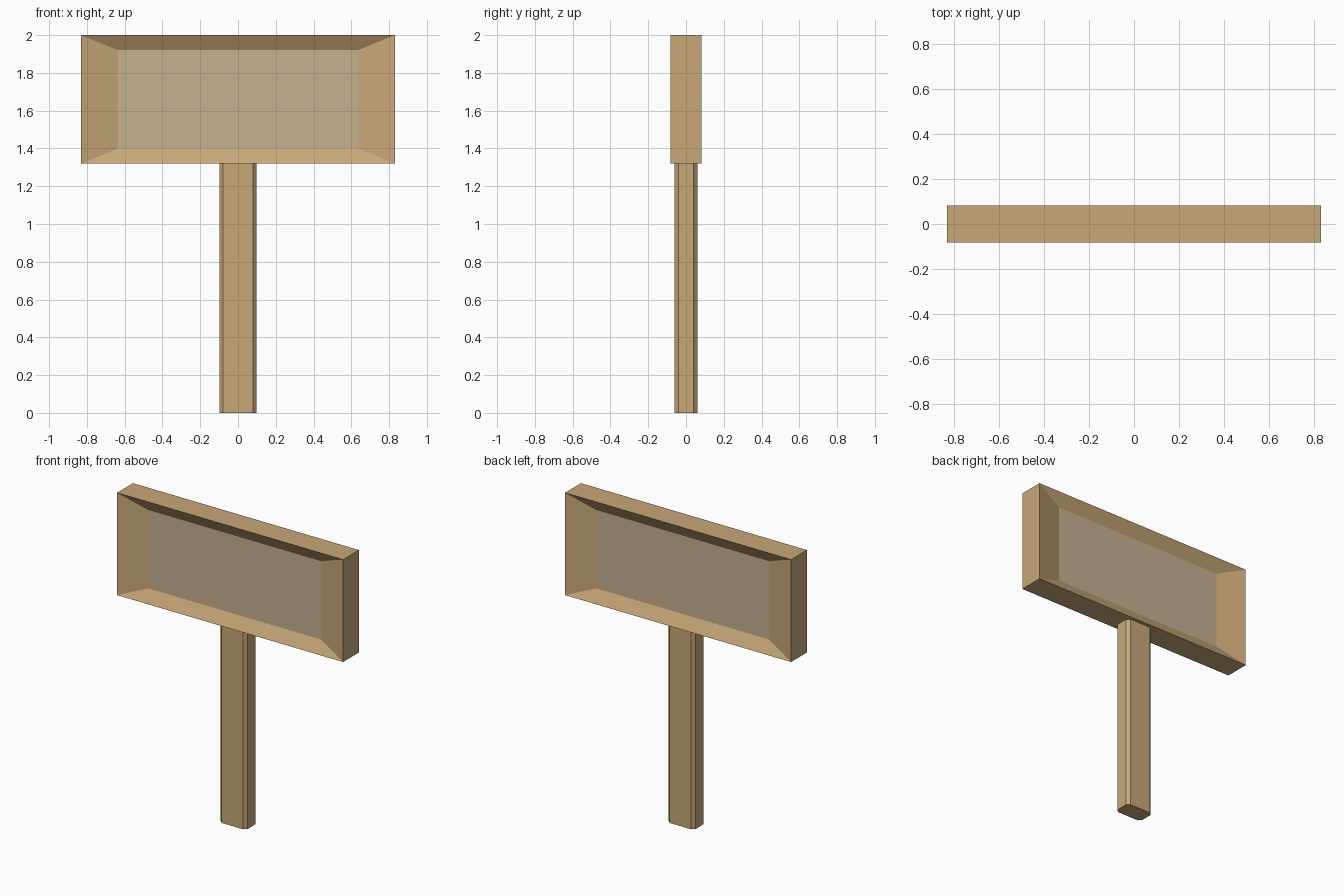
import bpy, bmesh

if "Cube" in bpy.data.objects:
    bpy.data.objects.remove(bpy.data.objects["Cube"])

def lin(c):
    c /= 255
    return c / 12.92 if c <= 0.04045 else ((c + 0.055) / 1.055) ** 2.4

def material(name, rgb):
    m = bpy.data.materials.new(name)
    m.diffuse_color = (*[lin(c) for c in rgb], 1)
    m.use_nodes = True
    m.node_tree.nodes["Principled BSDF"].inputs["Base Color"].default_value = m.diffuse_color
    return m

wood = material("tan wood", (200, 168, 120))
panel = material("pale panel", (200, 176, 145))

def box(name, size, center_z):
    """Box centred on x and y, returned as an object and an open bmesh."""
    bm = bmesh.new()
    bmesh.ops.create_cube(bm, size=1)
    for v in bm.verts:
        v.co = (v.co.x * size[0], v.co.y * size[1], v.co.z * size[2] + center_z)
    mesh = bpy.data.meshes.new(name)
    obj = bpy.data.objects.new(name, mesh)
    bpy.context.collection.objects.link(obj)
    mesh.materials.append(wood)
    return obj, bm

# Post with chamfered upright edges
post, bm = box("post", (0.198, 0.12, 1.32), 0.66)
upright = [e for e in bm.edges if abs(e.verts[0].co.z - e.verts[1].co.z) > 1]
bmesh.ops.bevel(bm, geom=upright, offset=0.02, segments=1, affect='EDGES')
bm.to_mesh(post.data)
bm.free()

# Sign board with a sloped recess and pale panel on the front and back
ZC = 1.66
board, bm = box("sign_board", (1.66, 0.166, 0.68), ZC)
board.data.materials.append(panel)
bm.normal_update()
for face in [f for f in bm.faces if abs(f.normal.y) > 0.9]:
    side = 1 if face.normal.y > 0 else -1
    bmesh.ops.inset_region(bm, faces=[face], thickness=0.05)
    for v in face.verts:
        v.co = (0.635 if v.co.x > 0 else -0.635, side * 0.037,
                ZC + (0.26 if v.co.z > ZC else -0.26))
    face.material_index = 1
bm.normal_update()
bm.to_mesh(board.data)
bm.free()
